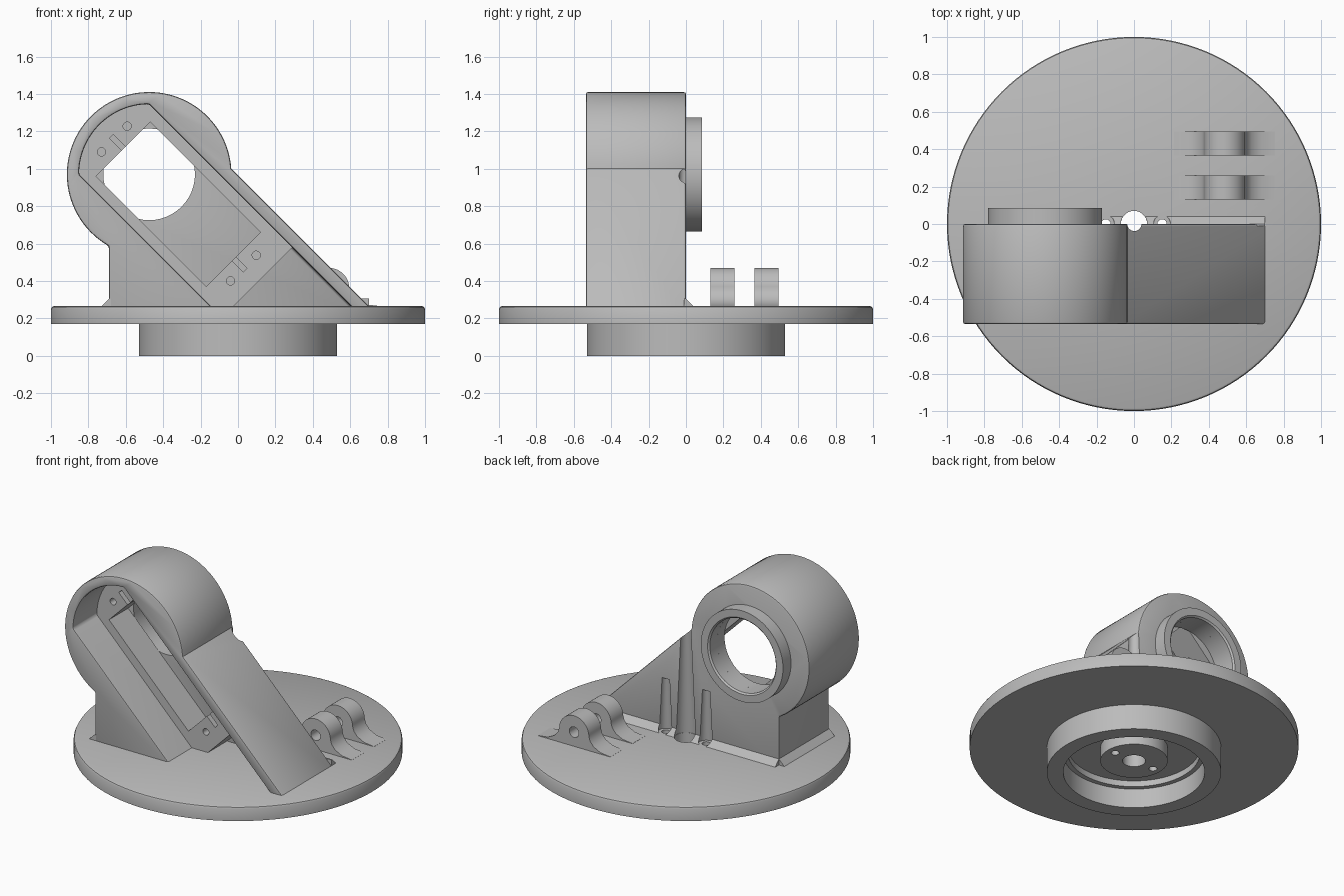
import bpy, bmesh
from math import cos, sin, pi, radians
from mathutils import Matrix

if "Cube" in bpy.data.objects:
    bpy.data.objects.remove(bpy.data.objects["Cube"])

GREY = (0.5, 0.5, 0.5, 1)
grey = bpy.data.materials.new("plain grey")
grey.use_nodes = True
grey.diffuse_color = GREY
grey.node_tree.nodes["Principled BSDF"].inputs["Base Color"].default_value = GREY


def finish(name, bm):
    bmesh.ops.recalc_face_normals(bm, faces=bm.faces)
    me = bpy.data.meshes.new(name)
    bm.to_mesh(me)
    bm.free()
    me.materials.append(grey)
    ob = bpy.data.objects.new(name, me)
    bpy.context.collection.objects.link(ob)
    return ob


def prism(name, pts, a, b, axis="y"):
    """Extrude a closed outline along y (x, z points) or along x (y, z points)."""
    place = (lambda p, t: (p[0], t, p[1])) if axis == "y" else (lambda p, t: (t, p[0], p[1]))
    bm = bmesh.new()
    face = bm.faces.new([bm.verts.new(place(p, a)) for p in pts])
    ext = bmesh.ops.extrude_face_region(bm, geom=[face])
    shift = (0, b - a, 0) if axis == "y" else (b - a, 0, 0)
    bmesh.ops.translate(bm, vec=shift, verts=[g for g in ext["geom"] if isinstance(g, bmesh.types.BMVert)])
    return finish(name, bm)


def lathe(name, profile, matrix=Matrix(), steps=96):
    """Spin a closed (radius, height) outline into a ring-shaped solid."""
    bm = bmesh.new()
    rings = [[bm.verts.new((r * cos(2 * pi * i / steps), r * sin(2 * pi * i / steps), h))
              for r, h in profile] for i in range(steps)]
    n = len(profile)
    for i in range(steps):
        p, q = rings[i], rings[(i + 1) % steps]
        for k in range(n):
            bm.faces.new((p[k], q[k], q[(k + 1) % n], p[(k + 1) % n]))
    bm.transform(matrix)
    return finish(name, bm)


def cone(r1, r2, z1, z2, x=0, y=0):
    bm = bmesh.new()
    bmesh.ops.create_cone(bm, cap_ends=True, segments=48, radius1=r1, radius2=r2, depth=z2 - z1,
                          matrix=Matrix.Translation((x, y, (z1 + z2) / 2)))
    return finish("cutter", bm)


def arc(cx, cz, r, a, b, n=48):
    return [(cx + r * cos(radians(a + (b - a) * i / n)),
             cz + r * sin(radians(a + (b - a) * i / n))) for i in range(n + 1)]


def disc(cx, cz, r, a, b):
    return prism("cutter", arc(cx, cz, r, 0, 360)[:-1], a, b)


def slant(s, d):
    """Point from its coordinates across (s) and along (d) the diagonal slot."""
    return ((s - d) / 2, (s + d) / 2)


def slant_box(s1, s2, d1, d2, a, b):
    return prism("cutter", [slant(s1, d1), slant(s2, d1), slant(s2, d2), slant(s1, d2)], a, b)


def bake(ob):
    old = ob.data
    dg = bpy.context.evaluated_depsgraph_get()
    ob_mesh = bpy.data.meshes.new_from_object(ob.evaluated_get(dg))
    ob.modifiers.clear()
    ob.data = ob_mesh
    bpy.data.meshes.remove(old)


def cut(ob, cutters):
    for c in cutters:
        mod = ob.modifiers.new("cut", "BOOLEAN")
        mod.operation, mod.solver, mod.object = "DIFFERENCE", "EXACT", c
        bake(ob)
        bpy.data.objects.remove(c)


def bevel(ob, width):
    mod = ob.modifiers.new("bevel", "BEVEL")
    mod.width, mod.segments, mod.limit_method = width, 2, "ANGLE"
    mod.angle_limit = radians(40)
    bake(ob)


CX, CZ = -0.475, 0.97
FRONT, WALL, TOP = -0.535, -0.08, 0.265
parts = []

# Turntable base: disc, foot ring and central boss in one lathe
base = lathe("base", [
    (0.07, 0.08), (0.205, 0.08), (0.205, 0.17), (0.40, 0.17), (0.40, 0.13), (0.43, 0.13),
    (0.43, 0), (0.53, 0), (0.53, 0.17), (1, 0.17), (1, 0.25), (0.995, 0.26),
    (0.985, TOP), (0.07, TOP)], steps=128)
cut(base, [cone(0.025, 0.025, 0, 0.4, x) for x in (-0.15, 0.15)])
parts.append(base)


# Tapered cable channels at the back wall
def channels():
    return [cone(0.075, 0.033, 0.2, 1.06)] + [cone(0.05, 0.028, 0.2, 0.62, x) for x in (-0.15, 0.15)]


# Housing: round head on a slanted body, hollowed by a diagonal slot
housing = prism("housing", [(-0.69, 0.22), (0.745, 0.22)] + arc(CX, CZ, 0.44, 4, 240.7, 72), FRONT, 0)
slot_top = arc(CX, CZ, 0.375, 90, 180)
cut(housing, [prism("cutter", slot_top + [(-0.03, 0.15), (0.72, 0.15)], -0.7, WALL)])
bevel(housing, 0.012)
cut(housing, [disc(CX, CZ, 0.245, -0.2, 0.1)] + channels())
parts.append(housing)

# Motor mount inside the slot, with pocket, screw holes and small grooves
mount = prism("motor_mount", slot_top + [slant(0.12, 0.29), slant(0.87, 0.29)], -0.283, WALL + 0.002)
cutters = [slant_box(0.2, 0.78, 0.54, 1.72, -0.4, 0)]
for d in (0.44, 1.82):
    cutters += [disc(*slant(s, d), 0.022, -0.4, -0.15) for s in (0.36, 0.635)]
cutters += [slant_box(0.475, 0.515, d1, d2, -0.4, -0.2) for d1, d2 in ((0.42, 0.56), (1.7, 1.85))]
cut(mount, cutters)
parts.append(mount)

# Bearing collar on the back
parts.append(lathe("bearing_collar", [
    (0.245, -0.01), (0.305, -0.01), (0.305, 0.085), (0.255, 0.085), (0.245, 0.075)],
    Matrix.Translation((CX, 0, CZ)) @ Matrix.Rotation(-pi / 2, 4, "X")))

# Chamfered skirts where the housing meets the base
back_skirt = prism("back_skirt", [(-0.01, 0.26), (0.045, 0.26), (0, 0.305), (-0.01, 0.305)], -0.69, 0.7, "x")
cut(back_skirt, channels())
parts.append(back_skirt)
parts.append(prism("side_skirt", [(-0.735, 0.26), (-0.68, 0.26), (-0.68, 0.305), (-0.69, 0.305)], FRONT, 0.0))

# Pair of hinge lugs: round top, concave flanks
LX, LZ = 0.485, 0.36
flank = [(0.27, 0.25), (0.27, 0.266), (0.195, 0.275), (0.145, 0.3), (0.12, 0.33)]
outline = ([(LX + x, z) for x, z in flank] + arc(LX, LZ, 0.11, 0, 180, 32)
           + [(LX - x, z) for x, z in reversed(flank)])
for name, y in (("near_lug", 0.13), ("far_lug", 0.365)):
    lug = prism(name, outline, y, y + 0.13)
    cut(lug, [disc(LX, LZ, 0.035, 0, 0.6)])
    parts.append(lug)

# Smooth rounded faces, keep hard edges
bpy.ops.object.select_all(action="DESELECT")
for ob in parts:
    ob.select_set(True)
bpy.context.view_layer.objects.active = base
bpy.ops.object.shade_smooth_by_angle(angle=radians(35))
